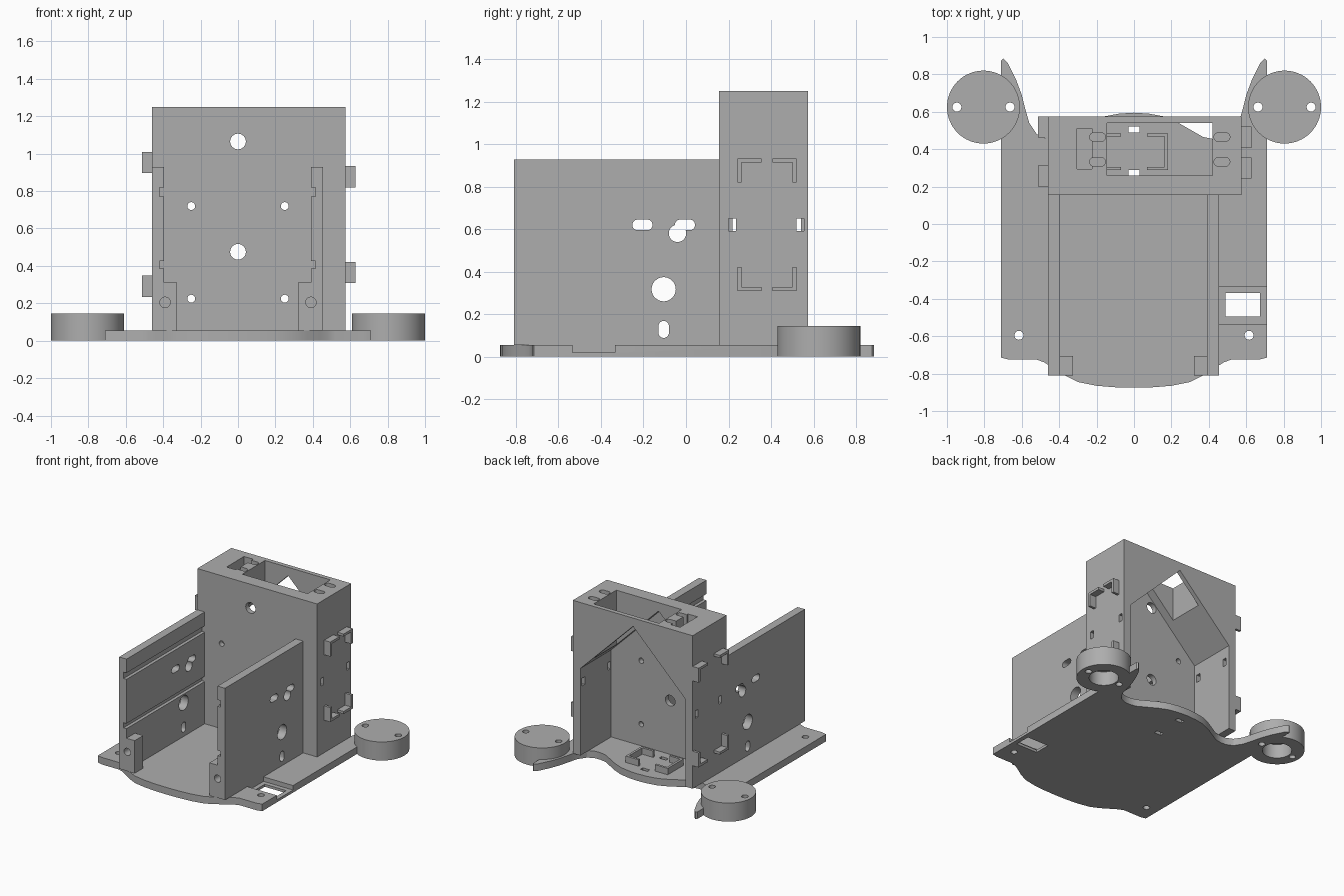
import bpy, bmesh, math

cube = bpy.data.objects.get("Cube")
if cube:
    bpy.data.objects.remove(cube, do_unlink=True)

grey = bpy.data.materials.new("plain grey plastic")
grey.use_nodes = True
COLOUR = (0.42, 0.42, 0.42, 1)
grey.diffuse_color = COLOUR
grey.node_tree.nodes["Principled BSDF"].inputs["Base Color"].default_value = COLOUR


# Helpers: 2D outlines, extruded along an axis, and boolean cuts
def rect(u0, u1, v0, v1):
    return [(u0, v0), (u1, v0), (u1, v1), (u0, v1)]


def circle(u, v, r, n=32):
    return [(u + r * math.cos(2 * math.pi * i / n), v + r * math.sin(2 * math.pi * i / n))
            for i in range(n)]


def slot(u, v, lu, lv):
    r = min(lu, lv) / 2
    pts = []
    for i in range(24):
        a = 2 * math.pi * (i + 0.5) / 24
        c, s = math.cos(a), math.sin(a)
        pts.append((u + r * c + math.copysign(lu / 2 - r, c),
                    v + r * s + math.copysign(lv / 2 - r, s)))
    clean = [p for i, p in enumerate(pts) if math.dist(p, pts[i - 1]) > 1e-5]
    return clean


def prism(name, pts, axis, a, b):
    place = {"x": lambda u, v, w: (w, u, v),
             "y": lambda u, v, w: (u, w, v),
             "z": lambda u, v, w: (u, v, w)}[axis]
    bm = bmesh.new()
    low = [bm.verts.new(place(u, v, a)) for u, v in pts]
    high = [bm.verts.new(place(u, v, b)) for u, v in pts]
    bm.faces.new(low)
    bm.faces.new(high)
    for i in range(len(pts)):
        bm.faces.new((low[i - 1], low[i], high[i], high[i - 1]))
    bmesh.ops.recalc_face_normals(bm, faces=bm.faces)
    mesh = bpy.data.meshes.new(name)
    bm.to_mesh(mesh)
    bm.free()
    mesh.materials.append(grey)
    obj = bpy.data.objects.new(name, mesh)
    bpy.context.collection.objects.link(obj)
    return obj


def cut(obj, pts, axis, a, b):
    tool = prism("cutter", pts, axis, a, b)
    tool.hide_render = True
    mod = obj.modifiers.new("cut", "BOOLEAN")
    mod.operation, mod.solver, mod.object = "DIFFERENCE", "EXACT", tool
    deps = bpy.context.evaluated_depsgraph_get()
    mesh = bpy.data.meshes.new_from_object(obj.evaluated_get(deps))
    obj.modifiers.clear()
    obj.data = mesh
    bpy.data.objects.remove(tool, do_unlink=True)


def finish(obj):
    bpy.ops.object.select_all(action="DESELECT")
    obj.select_set(True)
    bpy.context.view_layer.objects.active = obj
    bpy.ops.object.shade_smooth_by_angle(angle=math.radians(30))


parts = []
T = 0.055

# Base plate: half outline from front centre round to rear centre, then mirrored
half = [(0, -0.875), (0.1, -0.873), (0.2, -0.865), (0.3, -0.845), (0.37, -0.81), (0.44, -0.765),
        (0.48, -0.74), (0.52, -0.725), (0.67, -0.725), (0.71, -0.715), (0.71, 0.875),
        (0.7, 0.885), (0.675, 0.86), (0.63, 0.77), (0.6, 0.69), (0.58, 0.61), (0.56, 0.54),
        (0.52, 0.48), (0.47, 0.457), (0.42, 0.455), (0.37, 0.465), (0.3, 0.505), (0.23, 0.545),
        (0.16, 0.575), (0.08, 0.59), (0, 0.595)]
outline = half + [(-x, y) for x, y in reversed(half[1:-1])]
base = prism("base_plate", outline, "z", 0, T)
parts.append(base)
cut(base, rect(0.455, 0.8, -0.535, -0.335), "z", 0.02, 0.2)
cut(base, rect(0.49, 0.675, -0.495, -0.37), "z", -0.1, 0.2)
for y in (0.275, 0.505):
    cut(base, rect(-0.03, 0.03, y - 0.015, y + 0.015), "z", -0.1, 0.2)

# Round pods on the rear horns: hollow underneath, two screw holes
for side, label in ((1, "left"), (-1, "right")):
    cx, cy = side * 0.805, 0.625
    cut(base, circle(side * 0.615, -0.595, 0.024), "z", -0.1, 0.2)
    pod = prism(label + "_pod", circle(cx, cy, 0.195, 64), "z", 0, 0.145)
    parts.append(pod)
    for obj in (pod, base):
        cut(obj, circle(cx, cy, 0.105, 48), "z", -0.1, 0.11)
        for off in (-0.142, 0.142):
            cut(obj, circle(cx + off, cy, 0.024), "z", -0.1, 0.2)

# Side walls with inner grooves, front corner blocks and holes
for side, label in ((1, "left"), (-1, "right")):
    inner, outer = (0.39, 0.455) if side > 0 else (0.396, 0.46)
    prof = [(outer, T), (outer, 0.928), (inner, 0.928)]
    for z0, z1 in ((0.77, 0.82), (0.385, 0.425)):
        prof += [(inner, z1), (inner + 0.025, z1), (inner + 0.025, z0), (inner, z0)]
    prof.append((inner, T))
    wall = prism(label + "_wall", [(side * x, z) for x, z in prof], "y", -0.81, 0.155)
    for hole in (slot(-0.205, 0.62, 0.095, 0.05), slot(-0.005, 0.62, 0.095, 0.05),
                 circle(-0.04, 0.58, 0.041), circle(-0.105, 0.317, 0.057),
                 slot(-0.105, 0.128, 0.05, 0.08)):
        cut(wall, hole, "x", side * 0.3, side * 0.6)
    block = prism(label + "_corner_block",
                  rect(*sorted((side * inner, side * (inner - 0.07))), T, 0.31),
                  "y", -0.81, -0.705)
    for obj in (wall, block):
        cut(obj, circle(side * 0.39, 0.205, 0.028), "y", -0.9, -0.72)
    parts += [wall, block]

# Rear tower: open at the back with a gabled cavity
tower = prism("tower", rect(-0.46, 0.575, 0.155, 0.575), "z", T, 1.25)
parts.append(tower)
cavity = [(-0.4, -0.1), (0.51, -0.1), (0.51, 0.735), (0.055, 1.185), (-0.4, 0.735)]
cut(tower, cavity, "y", 0.195, 0.7)
# Top opening, side pocket and mounting slots
cut(tower, rect(-0.145, 0.42, 0.26, 0.54), "z", 0.6, 1.4)
cut(tower, rect(-0.305, -0.225, 0.295, 0.51), "z", 1.17, 1.4)
for x in (-0.195, 0.47):
    for y in (0.332, 0.465):
        cut(tower, slot(x, y, 0.085, 0.046), "z", 1.1, 1.4)
# Holes in the front face
for z in (0.475, 1.065):
    cut(tower, circle(0, z, 0.042), "y", 0.1, 0.22)
for x in (-0.25, 0.25):
    for z in (0.225, 0.72):
        cut(tower, circle(x, z, 0.021), "y", 0.1, 0.22)
# Slots in the tower sides
for y in (0.218, 0.538):
    cut(tower, rect(y - 0.017, y + 0.017, 0.59, 0.65), "x", 0.45, 0.7)
for y in (0.235, 0.525):
    cut(tower, rect(y - 0.017, y + 0.017, 0.59, 0.65), "x", -0.7, -0.35)


# L-shaped corner brackets standing out from the tower sides
def corner_brackets(label, y0, y1, z0, z1, xa, xb, arm=0.113, t=0.02):
    for y, dy, yn in ((y0, 1, "front"), (y1, -1, "rear")):
        for z, dz, zn in ((z0, 1, "lower"), (z1, -1, "upper")):
            shape = [(0, 0), (arm, 0), (arm, t), (t, t), (t, arm), (0, arm)]
            parts.append(prism(f"{label}_{zn}_{yn}_bracket",
                               [(y + dy * u, z + dz * v) for u, v in shape], "x", xa, xb))


corner_brackets("left", 0.242, 0.52, 0.308, 0.933, 0.575, 0.628)
corner_brackets("right", 0.2, 0.575, 0.235, 1.01, -0.512, -0.46)

# C-shaped brackets on the floor inside the tower
for s, label in ((1, "left"), (-1, "right")):
    shape = [(0.07, 0.288), (0.182, 0.288), (0.182, 0.485), (0.07, 0.485),
             (0.07, 0.467), (0.164, 0.467), (0.164, 0.306), (0.07, 0.306)]
    parts.append(prism(label + "_floor_bracket", [(s * x, y) for x, y in shape],
                       "z", T, T + 0.05))

for part in parts:
    finish(part)
